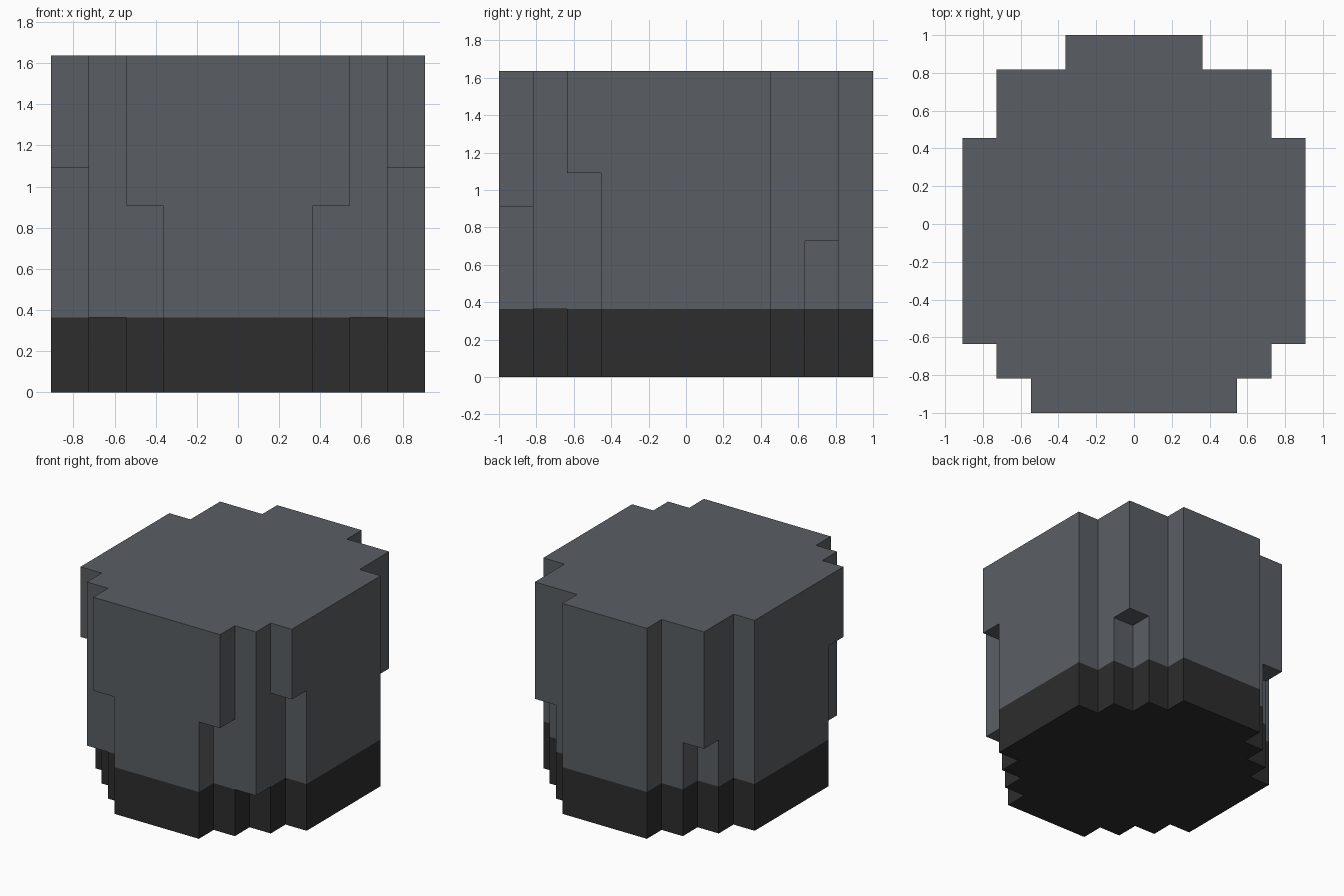
import bpy
import bmesh
from mathutils import Vector

cube = bpy.data.objects.get("Cube")
if cube:
    bpy.data.objects.remove(cube, do_unlink=True)

UNIT = 2 / 11  # size of one block


def make_material(name, rgb):
    mat = bpy.data.materials.new(name)
    mat.use_nodes = True
    color = (*rgb, 1)
    mat.diffuse_color = color
    bsdf = mat.node_tree.nodes["Principled BSDF"]
    bsdf.inputs["Base Color"].default_value = color
    bsdf.inputs["Roughness"].default_value = 0.9
    return mat


# Half width of each block row, front to back, for each kind of layer
middle = [5] * 5
base_rows = [2, 3, 4] + middle + [4, 3, 2]
lower_rows = [2, 4, 4] + middle + [4, 3, 2]
waist_rows = [2, 4, 4] + middle + [4, 4, 2]
brow_rows = [3, 4, 4] + middle + [4, 4, 2]
crown_rows = [3, 4, 5] + middle + [4, 4, 2]
layers = [base_rows] * 2 + [lower_rows] * 2 + [waist_rows, brow_rows] + [crown_rows] * 3


def solid(x, y, z):
    """True where the stacked layers fill the block at this place."""
    if not (0 <= z < len(layers) and 0 <= y < len(base_rows)):
        return False
    return -layers[z][y] <= x < layers[z][y]


def add_side(bm, cell, axis, sign):
    """Add the square on one side of a block, wound outwards."""
    n, u, v = Vector(), Vector(), Vector()
    n[axis], u[(axis + 1) % 3], v[(axis + 2) % 3] = sign, sign, 1
    mid = Vector(cell) + Vector((0.5, 0.5, 0.5)) + n / 2
    shift = Vector((0, -len(base_rows) / 2, 0))
    corners = [mid + shift + (u * a + v * b) / 2
               for a, b in ((-1, -1), (1, -1), (1, 1), (-1, 1))]
    bm.faces.new([bm.verts.new(c * UNIT) for c in corners])


def build_part(name, z_range, mat):
    """Skin the outside of a range of layers and merge the flat areas."""
    bm = bmesh.new()
    for z in z_range:
        for y, half in enumerate(layers[z]):
            for x in range(-half, half):
                for axis in range(3):
                    for sign in (-1, 1):
                        near = [x, y, z]
                        near[axis] += sign
                        if not solid(*near):
                            add_side(bm, (x, y, z), axis, sign)
    bmesh.ops.remove_doubles(bm, verts=bm.verts, dist=UNIT / 100)
    bmesh.ops.dissolve_limit(bm, angle_limit=0.01, verts=bm.verts, edges=bm.edges)
    mesh = bpy.data.meshes.new(name)
    bm.to_mesh(mesh)
    bm.free()
    mesh.materials.append(mat)
    obj = bpy.data.objects.new(name, mesh)
    bpy.context.scene.collection.objects.link(obj)
    return obj


# Dark foot band and the grey block body above it
build_part("dark_base", range(0, 2), make_material("charcoal", (0.026, 0.026, 0.026)))
build_part("stepped_body", range(2, 9), make_material("slate grey", (0.102, 0.112, 0.127)))
